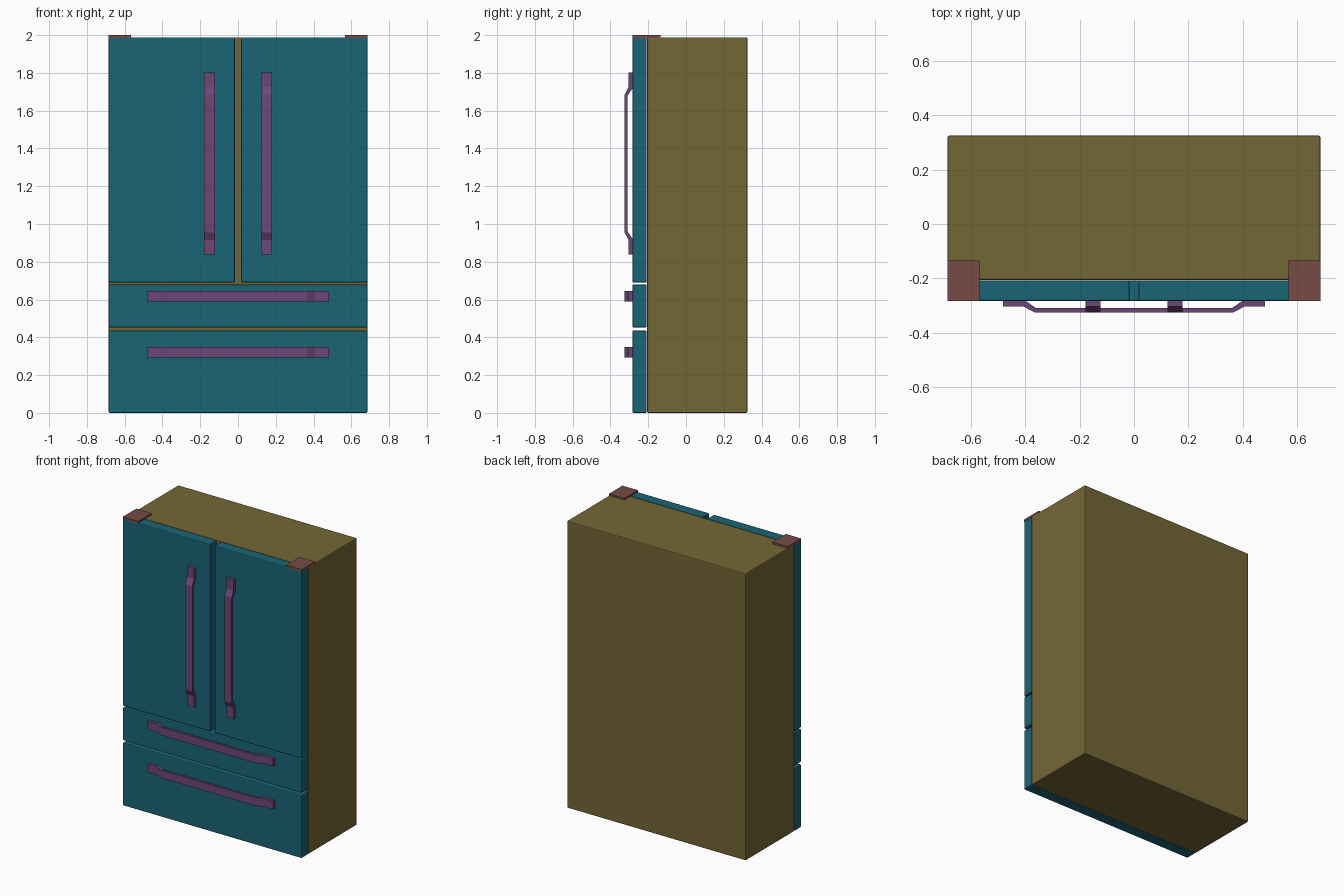
import bpy, bmesh

if "Cube" in bpy.data.objects:
    bpy.data.objects.remove(bpy.data.objects["Cube"])


def material(name, rgb):
    m = bpy.data.materials.new(name)
    m.diffuse_color = (*rgb, 1)
    m.use_nodes = True
    m.node_tree.nodes["Principled BSDF"].inputs["Base Color"].default_value = m.diffuse_color
    return m


OLIVE = material("cabinet_olive", (0.175, 0.135, 0.037))
TEAL = material("door_teal", (0.010, 0.130, 0.180))
PURPLE = material("handle_purple", (0.150, 0.062, 0.180))
RUST = material("hinge_rust", (0.180, 0.070, 0.058))


def finish(name, bm, mat, bevel=0.0):
    bmesh.ops.recalc_face_normals(bm, faces=bm.faces)
    me = bpy.data.meshes.new(name)
    bm.to_mesh(me)
    bm.free()
    me.materials.append(mat)
    ob = bpy.data.objects.new(name, me)
    bpy.context.collection.objects.link(ob)
    if bevel:
        mod = ob.modifiers.new("edge_bevel", 'BEVEL')
        mod.width = bevel
        mod.segments = 2
    return ob


def box(name, x, y, z, mat, bevel=0.0):
    bm = bmesh.new()
    bmesh.ops.create_cube(bm, size=1)
    for v in bm.verts:
        for i, (lo, hi) in enumerate((x, y, z)):
            v.co[i] = lo if v.co[i] < 0 else hi
    return finish(name, bm, mat, bevel)


def handle(name, centre, across, vertical):
    """Bent flat bar: profile of (distance along, y), extruded across its width."""
    half = [(0.482, -0.283), (0.482, -0.304), (0.405, -0.304), (0.365, -0.325)]
    inner = [(0.36, -0.309), (0.398, -0.283)]
    outline = half + [(-a, y) for a, y in reversed(half)]
    outline += [(-a, y) for a, y in reversed(inner)] + inner
    bm = bmesh.new()
    verts = []
    for a, y in outline:
        co = (across[0], y, centre + a) if vertical else (centre + a, y, across[0])
        verts.append(bm.verts.new(co))
    face = bm.faces.new(verts)
    w = across[1] - across[0]
    new = bmesh.ops.extrude_face_region(bm, geom=[face])["geom"]
    bmesh.ops.translate(bm, verts=[g for g in new if isinstance(g, bmesh.types.BMVert)],
                        vec=(w, 0, 0) if vertical else (0, 0, w))
    return finish(name, bm, PURPLE)


# Cabinet
W, BOTTOM, TOP = 0.685, 0.0, 1.988
box("cabinet", (-W, W), (-0.206, 0.325), (BOTTOM, TOP), OLIVE, 0.006)

# Drawers with horizontal handles
DOOR_Y = (-0.283, -0.208)
for name, z, hz in (("lower_drawer", (BOTTOM, 0.436), (0.293, 0.348)),
                    ("upper_drawer", (0.452, 0.68), (0.59, 0.645))):
    box(name, (-W, W), DOOR_Y, z, TEAL, 0.006)
    handle(name + "_handle", 0.0, hz, False)

# Doors, their vertical handles and top hinge covers
for side, s in (("left", -1), ("right", 1)):
    def span(a, b):
        return tuple(sorted((s * a, s * b)))
    box(side + "_door", span(0.017, W), DOOR_Y, (0.69, TOP), TEAL, 0.006)
    handle(side + "_door_handle", 1.32, span(0.123, 0.179), True)
    box(side + "_hinge_cover", span(0.567, W), (-0.283, -0.135), (TOP - 0.003, 2.0), RUST)
